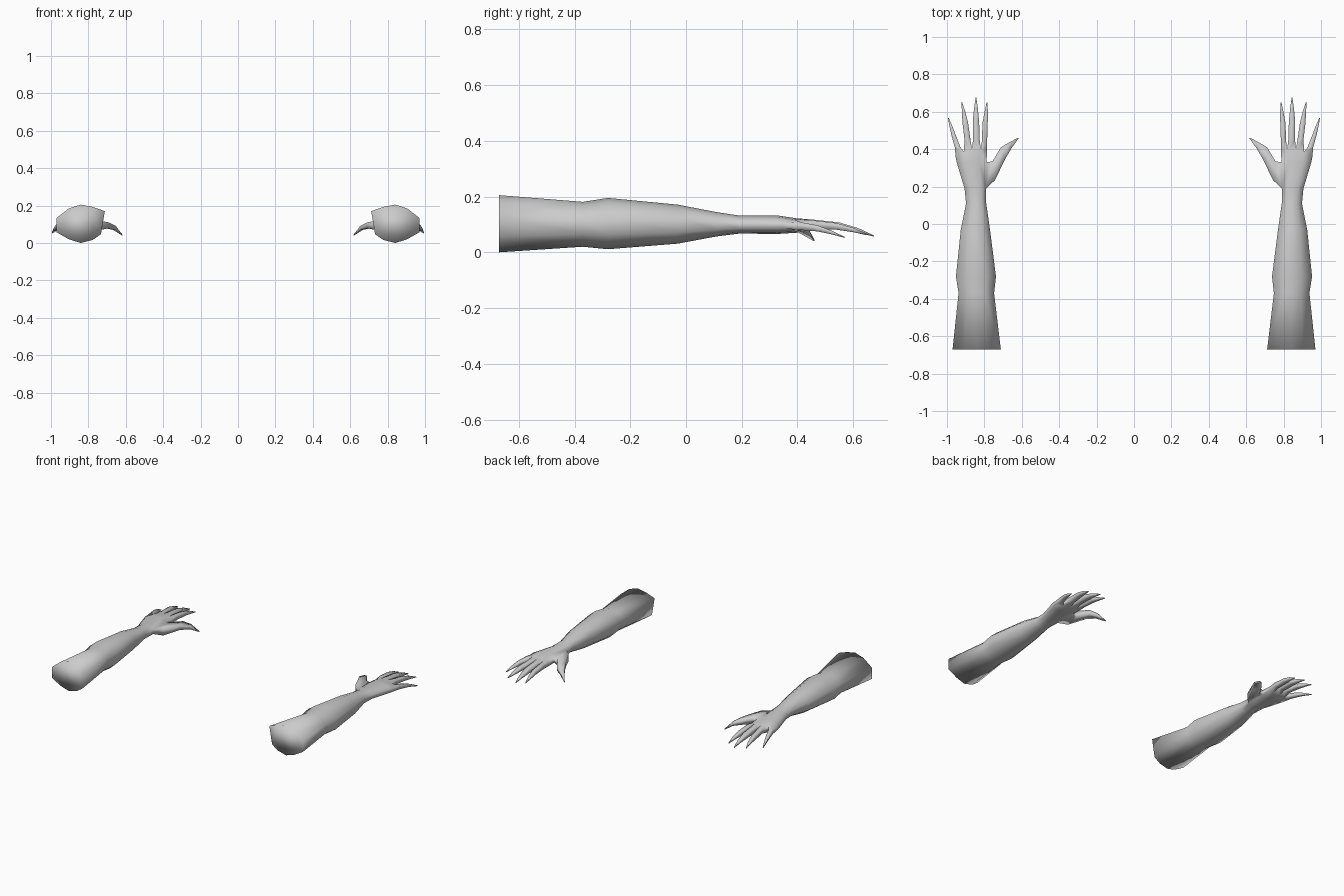
import bpy, bmesh

if "Cube" in bpy.data.objects:
    bpy.data.objects.remove(bpy.data.objects["Cube"])

skin = bpy.data.materials.new("plain grey")
skin.diffuse_color = (0.6, 0.6, 0.6, 1)
skin.use_nodes = True
skin.node_tree.nodes["Principled BSDF"].inputs["Base Color"].default_value = skin.diffuse_color

# Cross-section: five columns from thumb side to outer side, as height fractions
TOP_BASE, LOW_BASE = (.83, .94, 1, .9, .65), (.23, .08, 0, .1, .28)
TOP_ARM, LOW_ARM = (.74, .94, 1, .92, .67), (.25, .07, 0, .08, .28)

# Forearm and palm: y, inner x, outer x, bottom z, top z
SECTIONS = [
    (-.67, .712, .970, .000, .205),
    (-.37, .748, .938, .020, .181),
    (-.28, .738, .952, .011, .195),
    (-.03, .770, .926, .031, .171),
    (.11, .790, .898, .057, .144),
    (.19, .790, .906, .067, .132),
    (.33, .788, .948, .066, .132),
]
# Knuckle row, one point per column: x, y
KNUCKLES = [(.786, .40), (.818, .392), (.866, .396), (.910, .388), (.954, .36)]

# Fingers: rings of centre x, y, z, half width, half height
FINGERS = [
    [(.799, .45, .100, .014, .015), (.796, .54, .093, .014, .012),
     (.790, .60, .080, .009, .008), (.786, .65, .063, .002, .002)],
    [(.843, .45, .102, .018, .016), (.845, .55, .094, .017, .013),
     (.845, .62, .078, .010, .008), (.845, .675, .058, .002, .002)],
    [(.890, .45, .100, .016, .015), (.902, .54, .093, .015, .012),
     (.911, .60, .080, .009, .008), (.921, .652, .063, .002, .002)],
    [(.943, .41, .094, .015, .014), (.963, .47, .086, .012, .011),
     (.978, .52, .072, .008, .007), (.993, .568, .054, .002, .002)],
]
# Thumb: wrist-side x, y, finger-side x, y, bottom z, top z
THUMB = [
    (.743, .235, .757, .335, .068, .120),
    (.690, .345, .712, .410, .079, .110),
    (.655, .405, .668, .436, .070, .092),
    (.617, .458, .620, .461, .040, .044),
]


def bridge(bm, a, b):
    n = len(a)
    for i in range(n):
        bm.faces.new((a[i], a[(i + 1) % n], b[(i + 1) % n], b[i]))


def extend(bm, ring, rings):
    """Loft onward from a ring of vertices and close the tip."""
    for pts in rings:
        new = [bm.verts.new(p) for p in pts]
        bridge(bm, ring, new)
        ring = new
    bm.faces.new(ring)


def make_arm(name, side):
    bm = bmesh.new()
    # forearm and palm rings
    rings = []
    for k, (y, x0, x1, z0, z1) in enumerate(SECTIONS):
        t, b = (TOP_BASE, LOW_BASE) if k == 0 else (TOP_ARM, LOW_ARM)
        xs = [x0 + (x1 - x0) * i / 4 for i in range(5)]
        top = [bm.verts.new((xs[i], y, z0 + (z1 - z0) * t[i])) for i in range(5)]
        xs[0] += .08 * (x1 - x0) if k < 5 else 0
        low = [bm.verts.new((xs[i], y, z0 + (z1 - z0) * b[i])) for i in range(5)]
        rings.append(top + low[::-1])
    top = [bm.verts.new((x, y, .070 + .052 * t)) for (x, y), t in zip(KNUCKLES, TOP_ARM)]
    low = [bm.verts.new((x, y, .070 + .052 * b)) for (x, y), b in zip(KNUCKLES, LOW_ARM)]
    rings.append(top + low[::-1])
    n = len(SECTIONS)
    for k in range(n):
        a, b = rings[k], rings[k + 1]
        for i in range(10):
            if k == n - 2 and i == 9:
                continue  # opening where the thumb grows
            j = (i + 1) % 10
            bm.faces.new((a[i], a[j], b[j], b[i]))
    bm.faces.new(rings[0])  # cut end of the forearm
    # fingers grow from the knuckle row
    for i, path in enumerate(FINGERS):
        extend(bm, [top[i], top[i + 1], low[i + 1], low[i]],
               [[(x - w, y, z + h), (x + w, y, z + h), (x + w, y, z - h), (x - w, y, z - h)]
                for x, y, z, w, h in path])
    # thumb grows from the side of the palm
    a, b = rings[n - 2], rings[n - 1]
    extend(bm, [a[0], b[0], b[9], a[9]],
           [[(xa, ya, z1), (xb, yb, z1), (xb, yb, z0), (xa, ya, z0)]
            for xa, ya, xb, yb, z0, z1 in THUMB])
    for v in bm.verts:
        v.co.x *= side
    bmesh.ops.recalc_face_normals(bm, faces=bm.faces)
    for f in bm.faces:
        f.smooth = True
    mesh = bpy.data.meshes.new(name)
    bm.to_mesh(mesh)
    bm.free()
    mesh.materials.append(skin)
    bpy.context.collection.objects.link(bpy.data.objects.new(name, mesh))


make_arm("right_arm", 1)
make_arm("left_arm", -1)
